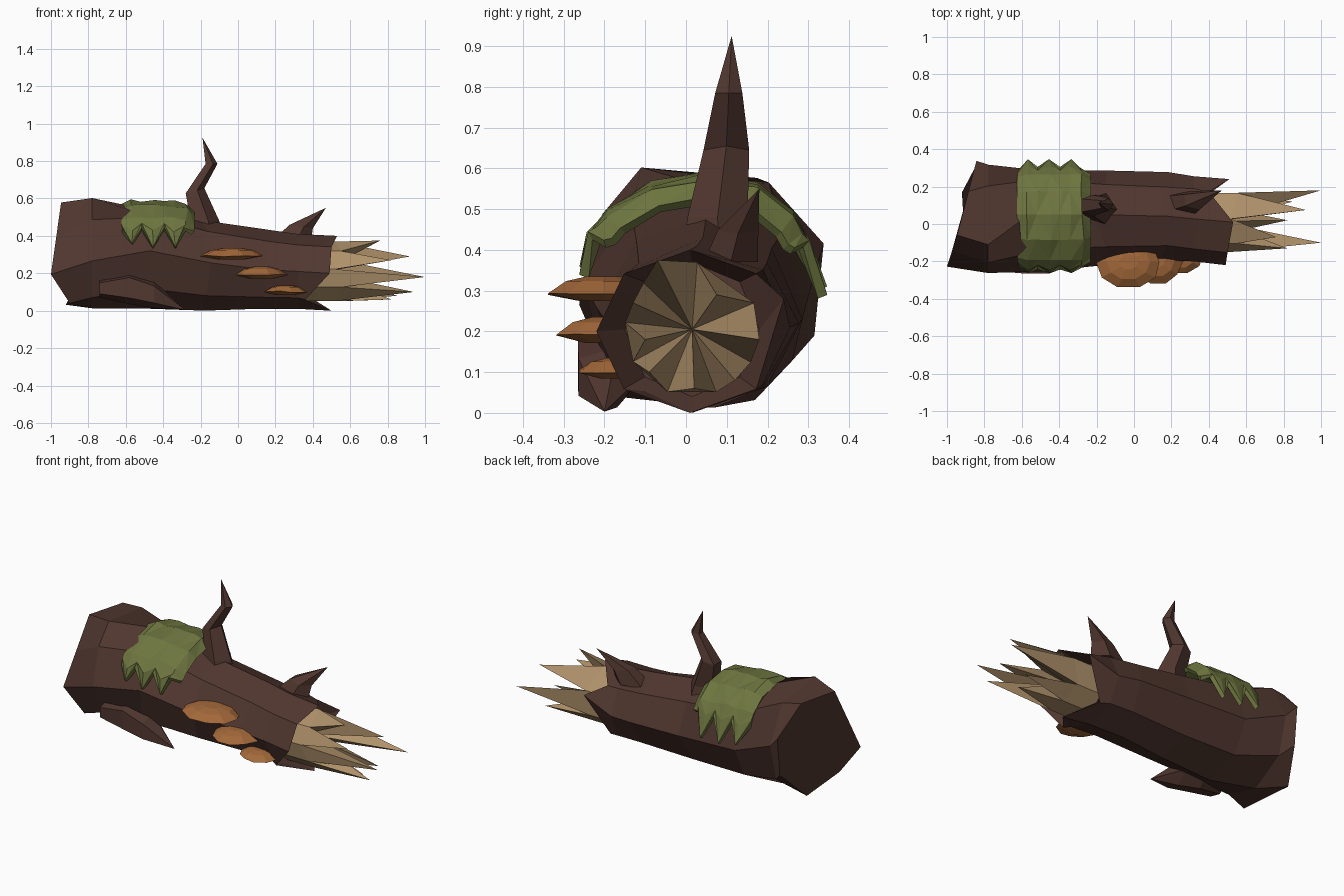
import bpy, bmesh, math, random
from mathutils import Vector

if "Cube" in bpy.data.objects:
    bpy.data.objects.remove(bpy.data.objects["Cube"])

random.seed(4)


def material(name, rgb):
    m = bpy.data.materials.new(name)
    m.diffuse_color = (*rgb, 1)
    m.use_nodes = True
    m.node_tree.nodes["Principled BSDF"].inputs["Base Color"].default_value = m.diffuse_color
    return m


BARK = material("bark_brown", (0.082, 0.038, 0.029))
WOOD = material("pale_wood", (0.43, 0.285, 0.145))
MOSS = material("moss_green", (0.156, 0.180, 0.05))
FUNGUS = material("fungus_orange", (0.37, 0.14, 0.042))


def build(name, verts, faces, mat):
    bm = bmesh.new()
    vs = [bm.verts.new(v) for v in verts]
    for f in faces:
        bm.faces.new([vs[i] for i in f])
    bmesh.ops.remove_doubles(bm, verts=bm.verts, dist=0.0005)
    bmesh.ops.recalc_face_normals(bm, faces=bm.faces)
    me = bpy.data.meshes.new(name)
    bm.to_mesh(me)
    bm.free()
    me.materials.append(mat)
    ob = bpy.data.objects.new(name, me)
    bpy.context.collection.objects.link(ob)
    return ob


def loft(name, rings, mat):
    """Skin closed rings of equal length and cap both ends."""
    n = len(rings[0])
    faces = [(r * n + i, r * n + (i + 1) % n, (r + 1) * n + (i + 1) % n, (r + 1) * n + i)
             for r in range(len(rings) - 1) for i in range(n)]
    faces.append(tuple(range(n)))
    last = (len(rings) - 1) * n
    faces.append(tuple(range(last, last + n)))
    return build(name, [v for r in rings for v in r], faces, mat)


def x_ring(x, y0, y1, z0, z1, phase=0, n=8):
    """Ring around the x axis filling the given y and z span."""
    out = []
    for i in range(n):
        a = math.radians(phase) + 2 * math.pi * i / n
        out.append(Vector((x, (y0 + y1) / 2 + (y1 - y0) / 2 * math.cos(a),
                           (z0 + z1) / 2 + (z1 - z0) / 2 * math.sin(a))))
    return out


# Log: faceted trunk with a slanted butt and a jagged broken end
rings = [x_ring(-0.92, -0.25, 0.36, 0.01, 0.60, 22),
         x_ring(-0.78, -0.265, 0.32, 0.01, 0.605, 8),
         x_ring(-0.50, -0.25, 0.30, 0.01, 0.555, -8),
         x_ring(-0.18, -0.21, 0.28, 0.0, 0.485, -3),
         x_ring(0.14, -0.19, 0.27, 0.01, 0.43),
         x_ring(0.32, -0.20, 0.255, 0.01, 0.41)]
butt = rings[0]
for v in butt:
    v.x += 0.26 * (v.y - 0.04)
butt[4].x = -1.0
butt[5][:] = (-0.90, -0.17, 0.04)
butt[6].x = -0.92
butt[7].y = 0.315
butt[3][:] = (butt[2] + butt[4]) / 2
rings[1][2].y = -0.11
rings[1][1].z += 0.02
for r in rings[2:5]:
    for v in r:
        v.x += random.uniform(-0.05, 0.05)
        v.y += random.uniform(-0.01, 0.01)
jagged = x_ring(0.4, -0.22, 0.24, 0.0, 0.40)
for v, x in zip(jagged, (0.51, 0.40, 0.53, 0.50, 0.49, 0.36, 0.50, 0.38)):
    v.x = x
jagged[0].z += 0.08
rings += [jagged, x_ring(0.36, -0.15, 0.18, 0.04, 0.37)]
loft("log_bark", rings, BARK)

# Splintered core: crown of spikes falling to a hollow centre
tips = [(1.0, 0.18, 0.18), (0.92, 0.075, 0.29), (0.76, -0.07, 0.375), (0.82, -0.13, 0.27),
        (1.0, -0.10, 0.18), (0.94, -0.09, 0.10), (0.82, 0.02, 0.06), (0.85, 0.12, 0.08)]
cy, cz, n = 0.015, 0.205, len(tips)
ang = [math.atan2(t[2] - cz, t[1] - cy) % (2 * math.pi) for t in tips]
ang[0] -= 2 * math.pi
base, valley = [], []
for i in range(n):
    before = ang[i - 1] - (2 * math.pi if i == 0 else 0)
    a = (before + ang[i]) / 2
    y, z = cy + 0.165 * math.cos(a), cz + 0.165 * math.sin(a)
    base.append((0.30, y, z))
    valley.append((0.52 + 0.03 * (i % 2), y, z))
faces = []
for i in range(n):
    j = (i + 1) % n
    b, v, t, c = i, n + i, 2 * n + i, 3 * n
    faces += [(b, j, n + j, v), (v, n + j, t), (v, t, c), (t, n + j, c)]
build("splintered_core", base + valley + tips + [(0.44, cy, cz)], faces, WOOD)


def z_ring(x0, x1, y0, y1, z, n=5, tilt=0.0):
    """Horizontal ring filling the given x and y span."""
    return [(((x0 + x1) / 2 + (x1 - x0) / 2 * math.cos(a)),
             (y0 + y1) / 2 + (y1 - y0) / 2 * math.sin(a), z + tilt * math.cos(a))
            for a in (2 * math.pi * i / n for i in range(n))]


# Crooked tall branch
loft("tall_branch", [z_ring(-0.28, -0.08, -0.01, 0.17, 0.42),
                     z_ring(-0.27, -0.10, 0.00, 0.155, 0.48),
                     z_ring(-0.29, -0.18, 0.04, 0.158, 0.64, tilt=0.015),
                     z_ring(-0.18, -0.11, 0.07, 0.14, 0.785),
                     z_ring(-0.19, -0.19, 0.112, 0.112, 0.925)], BARK)

# Short thorn branch near the broken end
loft("short_branch", [z_ring(0.16, 0.39, 0.04, 0.18, 0.37),
                      z_ring(0.26, 0.40, 0.075, 0.18, 0.45, tilt=-0.01),
                      z_ring(0.47, 0.47, 0.18, 0.18, 0.55)], BARK)

# Root stub pointing down along the front
loft("root_stub", [x_ring(-0.74, -0.265, -0.13, 0.07, 0.17, n=5),
                   x_ring(-0.58, -0.285, -0.08, 0.03, 0.215, n=5),
                   x_ring(-0.45, -0.28, -0.11, 0.01, 0.165, n=5),
                   x_ring(-0.28, -0.20, -0.20, 0.003, 0.003, n=5)], BARK)

# Moss blanket: arched strip with long hanging points front and back
arch = [(-0.25, 0.335), (-0.235, 0.43), (-0.185, 0.49), (-0.08, 0.552), (0.05, 0.575),
        (0.17, 0.55), (0.255, 0.48), (0.295, 0.41), (0.335, 0.285)]
columns = (-0.62, -0.565, -0.515, -0.455, -0.395, -0.335, -0.285, -0.24)
cols, rows = len(columns), len(arch)
verts = []
for c, x0 in enumerate(columns):
    border = c in (0, cols - 1)
    notch = border or c % 2 == 0
    for r, (y, z) in enumerate(arch):
        x = x0
        if r in (0, rows - 1):
            if notch:     # gap between two hanging points
                y, z = Vector(arch[1 if r == 0 else rows - 2])
                z += 0.005
            elif c == 1:
                z += 0.02
        elif r in (1, rows - 2) and notch:
            near = arch[2 if r == 1 else rows - 3]
            y, z = Vector((y, z)).lerp(Vector(near), 0.5)
        elif not border:
            z += random.uniform(-0.006, 0.008)
            x += random.uniform(-0.012, 0.012)
        if border:          # tuck the side borders onto the bark
            k = 0.94 if c == 0 else 0.87
            y, z = 0.04 + (y - 0.04) * k, 0.28 + (z - 0.28) * k
        if x0 > -0.4 and 0 < r < rows - 1:
            z -= 0.10 * (x0 + 0.4)
        verts.append((x, y, z))
faces = []
for c in range(cols - 1):
    for r in range(rows - 1):
        a, b = c * rows + r, (c + 1) * rows + r
        if c % 2 == (r < rows // 2):
            faces += [(a, b, b + 1), (a, b + 1, a + 1)]
        else:
            faces += [(a, b, a + 1), (b, b + 1, a + 1)]
moss = build("moss_blanket", verts, faces, MOSS)
sol = moss.modifiers.new("thickness", "SOLIDIFY")
sol.thickness, sol.offset = 0.025, 0

# Shelf fungi stepping down the front of the log
for k, (x, half, y_tip, z, h) in enumerate([(-0.03, 0.17, -0.345, 0.293, 0.042),
                                            (0.125, 0.135, -0.325, 0.19, 0.045),
                                            (0.255, 0.108, -0.268, 0.102, 0.033)]):
    def shelf(s, zz):
        yc, r = (y_tip - 0.06) / 2, (-0.06 - y_tip) / 2
        return z_ring(x - half * s, x + half * s, yc - r * s, yc + r * s, zz, n=10)
    rim = [(px + random.uniform(-0.008, 0.008), py, pz + random.uniform(-0.004, 0.004))
           for px, py, pz in shelf(1.0, z)]
    loft(f"shelf_fungus_{k + 1}", [shelf(0.45, z - 0.018), rim,
                                   shelf(0.68, z + h * 0.72), shelf(0.3, z + h)], FUNGUS)
